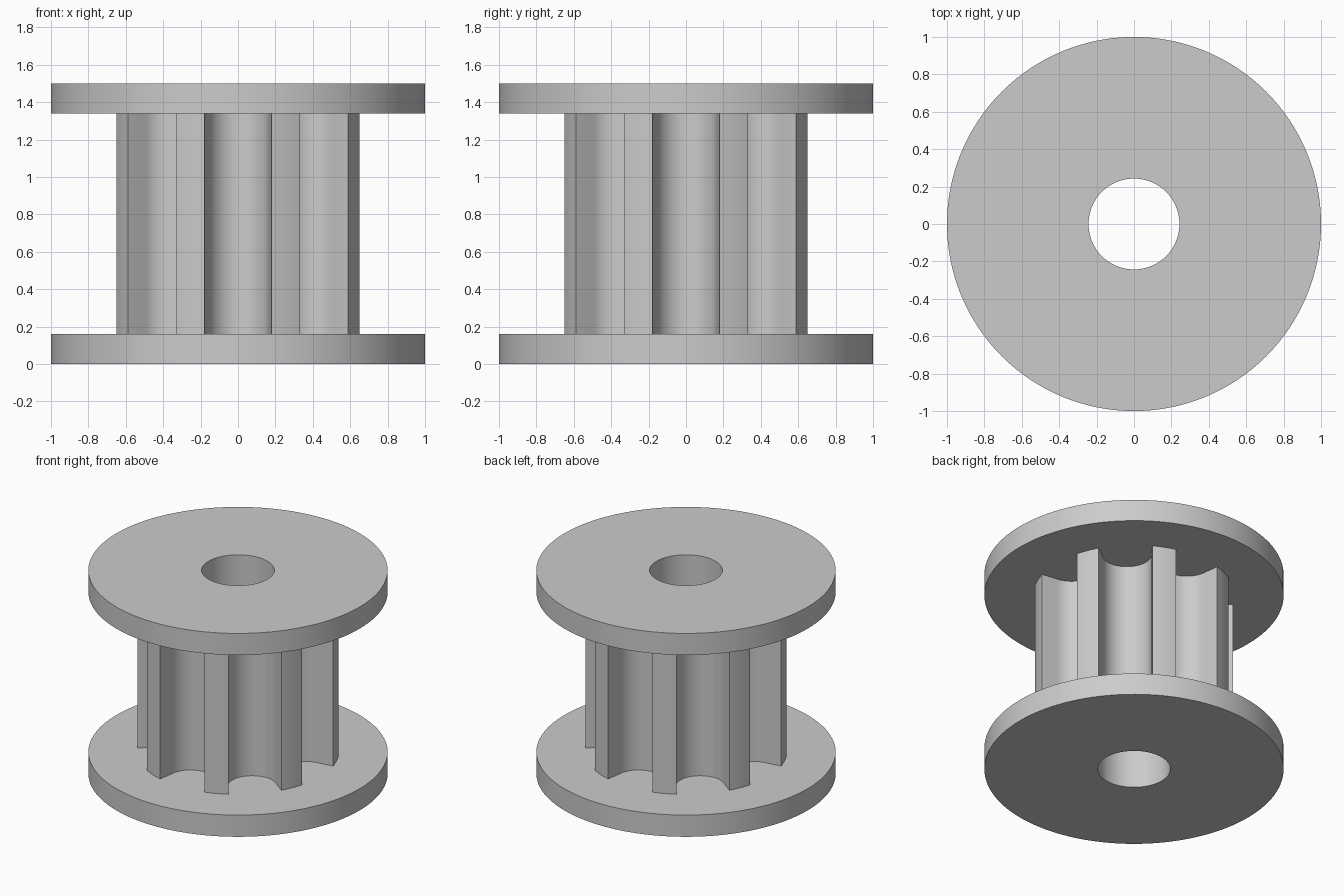
import bpy
import bmesh
from math import sin, cos, pi, radians, atan2, hypot

cube = bpy.data.objects.get("Cube")
if cube:
    bpy.data.objects.remove(cube, do_unlink=True)

# One plain grey for the whole pulley
grey = bpy.data.materials.new("plain grey")
grey.use_nodes = True
colour = (0.6, 0.6, 0.6, 1)
grey.diffuse_color = colour
grey.node_tree.nodes["Principled BSDF"].inputs["Base Color"].default_value = colour

FLANGE_THICKNESS = 0.16
HEIGHT = 1.5
BORE_RADIUS = 0.243
TEETH = 8


def circle(radius, count):
    return [(radius * cos(2 * pi * i / count), radius * sin(2 * pi * i / count))
            for i in range(count)]


def toothed_outline():
    """Rounded grooves cut into a cylinder, leaving narrow lands between them."""
    lip_u, lip_v = 0.65, 0.18            # groove mouth
    centre, radius, steps = 0.55, 0.165, 20   # rounded groove floor
    outer = hypot(lip_u, lip_v)
    lip_angle = atan2(lip_v, lip_u)
    pitch = 2 * pi / TEETH

    groove = [(lip_u, -lip_v)]
    for i in range(steps + 1):
        t = -pi / 2 + pi * i / steps
        groove.append((centre - radius * cos(t), radius * sin(t)))
    groove.append((lip_u, lip_v))
    # Curved land up to the next groove
    land = pitch - 2 * lip_angle
    for i in range(1, 4):
        a = lip_angle + land * i / 4
        groove.append((outer * cos(a), outer * sin(a)))

    points = []
    for k in range(TEETH):
        c, s = cos(k * pitch), sin(k * pitch)
        points += [(u * c - v * s, u * s + v * c) for u, v in groove]
    return points


def bored_prism(name, outline, z0, z1):
    """Extrude an outline with a round bore from z0 to z1."""
    bm = bmesh.new()
    edges = []
    for loop in (outline, circle(BORE_RADIUS, 64)):
        verts = [bm.verts.new((x, y, z0)) for x, y in loop]
        edges += [bm.edges.new((a, b)) for a, b in zip(verts, verts[1:] + verts[:1])]
    bmesh.ops.triangle_fill(bm, edges=edges, use_beauty=True)
    result = bmesh.ops.extrude_face_region(bm, geom=bm.faces[:], use_keep_orig=True)
    top = [g for g in result["geom"] if isinstance(g, bmesh.types.BMVert)]
    bmesh.ops.translate(bm, verts=top, vec=(0, 0, z1 - z0))
    bmesh.ops.recalc_face_normals(bm, faces=bm.faces[:])

    mesh = bpy.data.meshes.new(name)
    bm.to_mesh(mesh)
    bm.free()
    mesh.materials.append(grey)
    obj = bpy.data.objects.new(name, mesh)
    bpy.context.collection.objects.link(obj)

    bpy.ops.object.select_all(action="DESELECT")
    obj.select_set(True)
    bpy.context.view_layer.objects.active = obj
    bpy.ops.object.shade_smooth_by_angle(angle=radians(30))
    return obj


# Flanges and toothed core
rim = circle(1, 128)
bored_prism("bottom_flange", rim, 0, FLANGE_THICKNESS)
bored_prism("toothed_core", toothed_outline(), FLANGE_THICKNESS, HEIGHT - FLANGE_THICKNESS)
bored_prism("top_flange", rim, HEIGHT - FLANGE_THICKNESS, HEIGHT)
